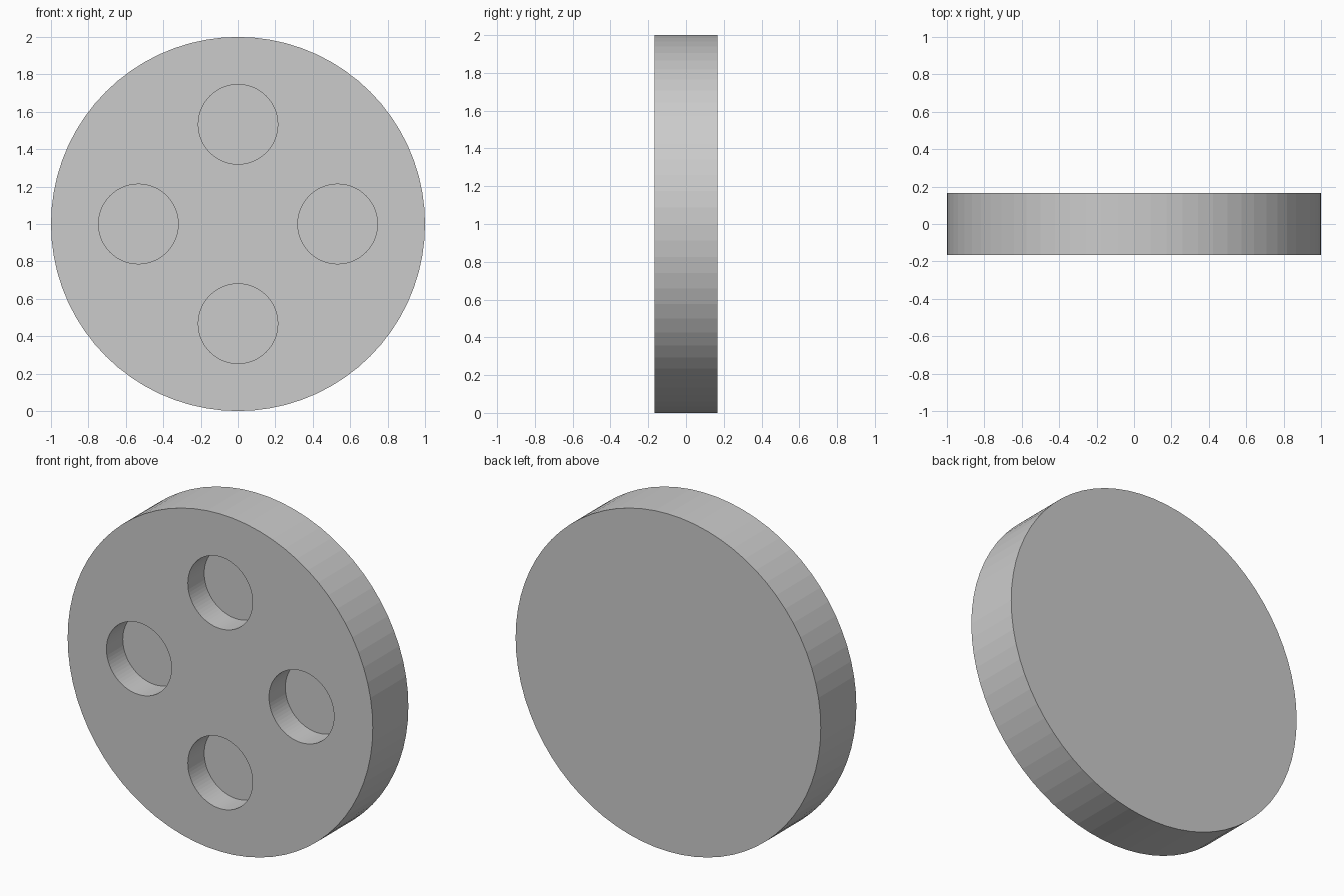
import bpy
from math import cos, sin, pi

cube = bpy.data.objects.get("Cube")
if cube:
    bpy.data.objects.remove(cube, do_unlink=True)

THICKNESS = 0.333
HOLE_DEPTH = 0.153
HOLE_RADIUS = 0.213
HOLE_OFFSET = 0.533

grey = bpy.data.materials.new("light grey")
grey.use_nodes = True
colour = (0.6, 0.6, 0.6, 1)
grey.diffuse_color = colour
grey.node_tree.nodes["Principled BSDF"].inputs["Base Color"].default_value = colour


def cylinder(name, radius, depth, location):
    """Flat-shaded cylinder with its axis along y."""
    bpy.ops.mesh.primitive_cylinder_add(
        vertices=72, radius=radius, depth=depth,
        location=location, rotation=(pi / 2, 0, 0))
    obj = bpy.context.object
    obj.name = name
    obj.data.materials.append(grey)
    return obj


# Solid round body standing on its rim
disc = cylinder("disc", 1, THICKNESS, (0, 0, 1))

# Four blind holes in the front face
for i in range(4):
    angle = i * pi / 2
    x, z = HOLE_OFFSET * cos(angle), 1 + HOLE_OFFSET * sin(angle)
    # Each cutter is centred on the front face, so half of it is inside
    cutter = cylinder(f"hole_cutter_{i + 1}", HOLE_RADIUS, HOLE_DEPTH * 2,
                      (x, -THICKNESS / 2, z))
    cutter.hide_render = True
    cut = disc.modifiers.new(f"hole_{i + 1}", 'BOOLEAN')
    cut.operation = 'DIFFERENCE'
    cut.solver = 'EXACT'
    cut.object = cutter

# Apply the cuts and remove the cutters
bpy.ops.object.select_all(action='DESELECT')
disc.select_set(True)
bpy.context.view_layer.objects.active = disc
for mod in list(disc.modifiers):
    cutter = mod.object
    bpy.ops.object.modifier_apply(modifier=mod.name)
    bpy.data.objects.remove(cutter, do_unlink=True)
